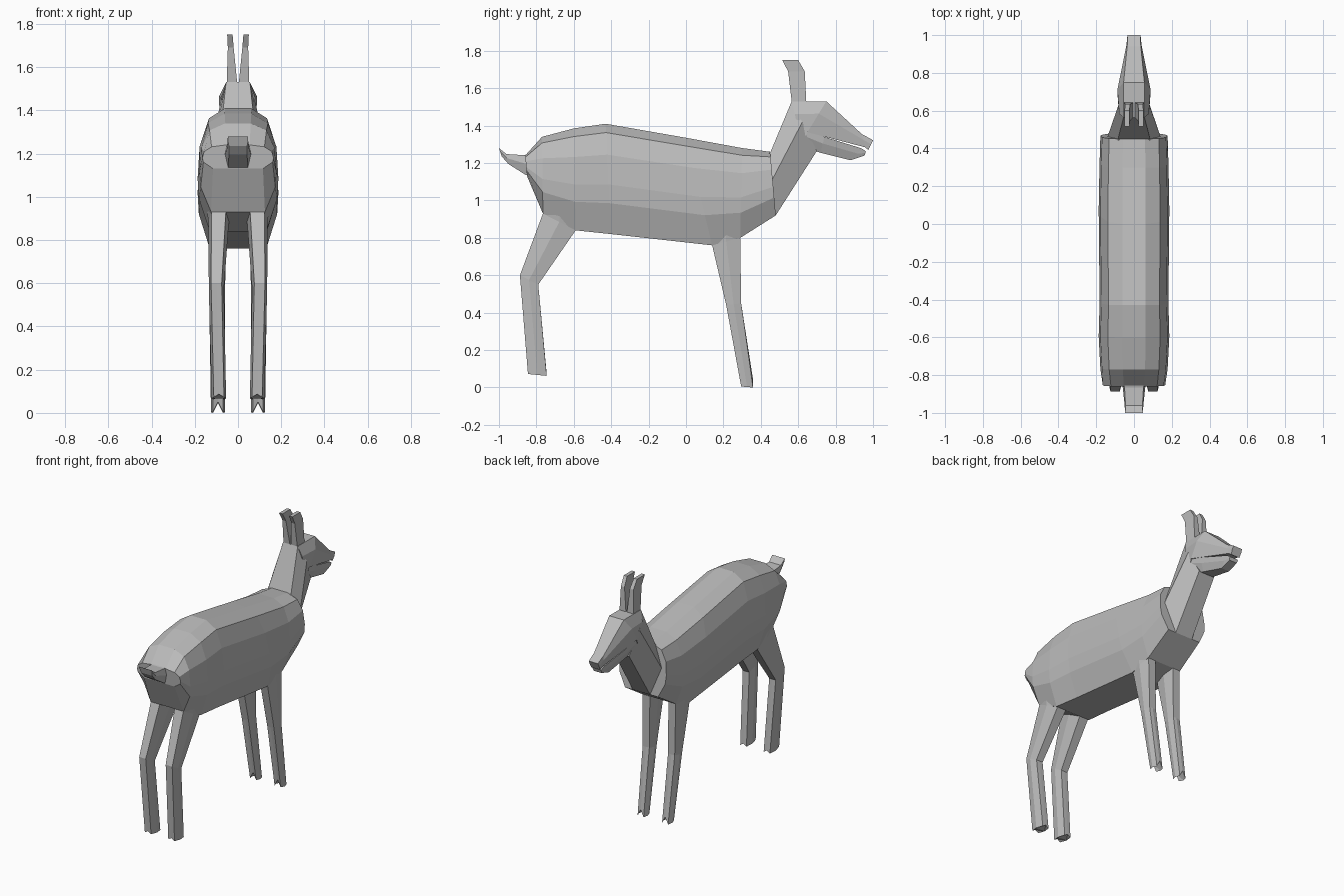
import bpy, bmesh

mat = bpy.data.materials.new("plain grey")
mat.diffuse_color = (0.5, 0.5, 0.5, 1)


def loft(name, rings):
    """Skin a list of closed rings (equal point counts) and cap both ends."""
    bm = bmesh.new()
    vs = [[bm.verts.new(p) for p in r] for r in rings]
    n = len(rings[0])
    for a, b in zip(vs, vs[1:]):
        for i in range(n):
            j = (i + 1) % n
            bm.faces.new((a[i], a[j], b[j], b[i]))
    caps = [bm.faces.new(vs[0]), bm.faces.new(vs[-1])]
    bmesh.ops.triangulate(bm, faces=caps)
    bmesh.ops.recalc_face_normals(bm, faces=bm.faces[:])
    me = bpy.data.meshes.new(name)
    bm.to_mesh(me)
    bm.free()
    me.materials.append(mat)
    ob = bpy.data.objects.new(name, me)
    bpy.context.collection.objects.link(ob)
    return ob


def section(top, bot, half):
    """Symmetric ring between top and bottom (y, z); half = [(half width, height fraction)]."""
    pts = [(w, bot[0] + (top[0] - bot[0]) * t, bot[1] + (top[1] - bot[1]) * t)
           for w, t in half]
    return pts + [(-x, y, z) for x, y, z in reversed(pts)]


# body: barrel with a flat belly
BARREL = [(.33, 1), (.74, .92), (.95, .72), (1, .45), (.97, .28), (.70, 0)]
body = [((-.86, 1.24), (-.85, 1.13), .165),
        ((-.77, 1.34), (-.765, .93), .178),
        ((-.60, 1.385), (-.59, .84), .187),
        ((-.43, 1.41), (-.40, .82), .182),
        ((.0, 1.335), (.14, .76), .187),
        ((.30, 1.28), (.29, .80), .183),
        ((.45, 1.26), (.48, .92), .178)]
loft("body", [section(t, b, [(w * k, f) for k, f in BARREL]) for t, b, w in body])


def six(top, bot, wt, wm, wb, f=.58):
    return section(top, bot, [(wt, 1), (wm, f), (wb, 0)])


# neck, head, jaw and tail: six-sided lofts
loft("neck", [six((.32, 1.20), (.36, .92), .06, .10, .05),
              six((.45, 1.255), (.48, .92), .085, .14, .065),
              six((.565, 1.53), (.70, 1.265), .055, .085, .06)])
loft("head", [six((.565, 1.53), (.62, 1.30), .055, .078, .07, .7),
              six((.75, 1.53), (.65, 1.365), .055, .088, .085, .6),
              six((.94, 1.355), (.955, 1.285), .036, .040, .038),
              six((1.0, 1.322), (.975, 1.27), .034, .036, .032)])
loft("jaw", [six((.62, 1.39), (.69, 1.265), .08, .078, .05),
             six((.74, 1.34), (.72, 1.255), .072, .068, .045),
             six((.94, 1.278), (.88, 1.215), .037, .037, .03),
             six((.962, 1.262), (.955, 1.24), .032, .032, .028)])
loft("tail", [six((-.80, 1.26), (-.80, 1.15), .05, .06, .045),
              six((-.865, 1.242), (-.855, 1.135), .05, .06, .045),
              six((-.96, 1.248), (-.95, 1.195), .045, .05, .042),
              six((-1.0, 1.28), (-.985, 1.235), .047, .047, .042)])

# leg outline in fractions across x and along y; the middle points form the hoof cleft
OUTLINE = [(.15, 0), (.5, 0), (.85, 0), (1, .5), (.85, 1), (.5, 1), (.15, 1), (0, .5)]


def leg(name, side, stations, cleft):
    rings = []
    for k, ((y0, z0), (y1, z1), x0, x1) in enumerate(stations):
        up = cleft if k == len(stations) - 1 else 0
        rings.append([(side * (x0 + (x1 - x0) * u), y0 + (y1 - y0) * v,
                       z0 + (z1 - z0) * v + (up if u == .5 else 0))
                      for u, v in OUTLINE])
    loft(name, rings)


# station: rear (y, z), front (y, z), inner x, outer x
FRONT = [((.13, .95), (.29, .95), .06, .150),
         ((.14, .76), (.29, .80), .058, .137),
         ((.215, .44), (.295, .45), .06, .132),
         ((.295, .005), (.358, 0), .06, .125)]
HIND = [((-.79, 1.06), (-.56, .98), .05, .155),
        ((-.765, .93), (-.59, .84), .042, .137),
        ((-.888, .60), (-.79, .55), .065, .135),
        ((-.845, .072), (-.745, .062), .055, .122)]

for side, word in ((-1, "left"), (1, "right")):
    leg("front_leg_" + word, side, FRONT, .045)
    leg("hind_leg_" + word, side, HIND, .015)
    # ear: upright four-sided blade bending backwards at the tip
    ear = [(1.50, .56, .645, .004, .052), (1.53, .565, .643, .004, .052),
           (1.69, .546, .635, .020, .047), (1.75, .515, .60, .025, .050)]
    loft("ear_" + word, [[(side * a, y0, z), (side * b, y0, z),
                          (side * b, y1, z), (side * a, y1, z)]
                         for z, y0, y1, a, b in ear])
